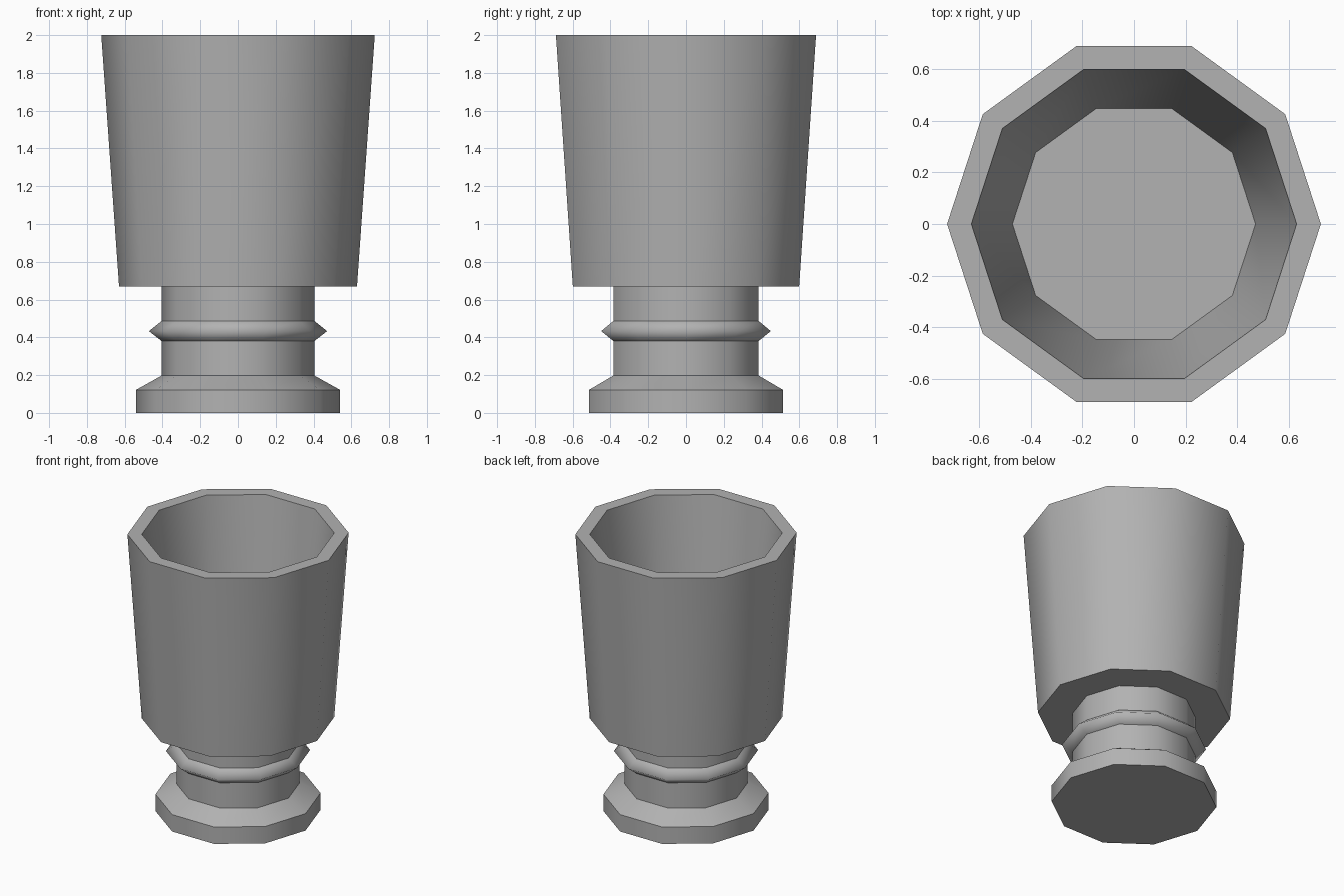
import bpy, bmesh
from math import cos, sin, tau

if "Cube" in bpy.data.objects:
    bpy.data.objects.remove(bpy.data.objects["Cube"])

SIDES = 10

# Outline from the centre of the underside, up the outside, down the inside:
# (radius, height, sharp loop?)
foot = [(0.54, 0.0, True), (0.54, 0.122, True), (0.404, 0.198, True)]
collar = [(0.404, 0.38, True), (0.472, 0.433, False), (0.404, 0.487, True)]
cup_outside = [(0.404, 0.67, True), (0.63, 0.67, True), (0.724, 2.0, True)]
cup_inside = [(0.63, 2.0, True), (0.471, 0.8, True)]

# Mid grey finish
grey = bpy.data.materials.new("mid_grey")
grey.diffuse_color = (0.445, 0.445, 0.445, 1)
grey.use_nodes = True
grey.node_tree.nodes["Principled BSDF"].inputs["Base Color"].default_value = grey.diffuse_color


def lathe(name, profile):
    """Revolve a profile into a closed, smooth-shaded solid with chosen sharp loops."""
    bm = bmesh.new()
    rings = []
    for r, z, _ in profile:
        rings.append([bm.verts.new((r * cos(tau * i / SIDES), r * sin(tau * i / SIDES), z))
                      for i in range(SIDES)])
    for low, high in zip(rings, rings[1:]):
        for i in range(SIDES):
            j = (i + 1) % SIDES
            bm.faces.new((low[i], low[j], high[j], high[i]))
    # Underside and cup floor
    bm.faces.new(rings[0][::-1])
    bm.faces.new(rings[-1])
    for f in bm.faces:
        f.smooth = True
    for ring, (_, _, sharp) in zip(rings, profile):
        for i in range(SIDES):
            bm.edges.get((ring[i], ring[(i + 1) % SIDES])).smooth = not sharp
    mesh = bpy.data.meshes.new(name)
    bm.to_mesh(mesh)
    bm.free()
    mesh.materials.append(grey)
    obj = bpy.data.objects.new(name, mesh)
    bpy.context.collection.objects.link(obj)
    return obj


# Foot, stem with collar, and hollow cup turned as one solid
lathe("goblet", foot + collar + cup_outside + cup_inside)
